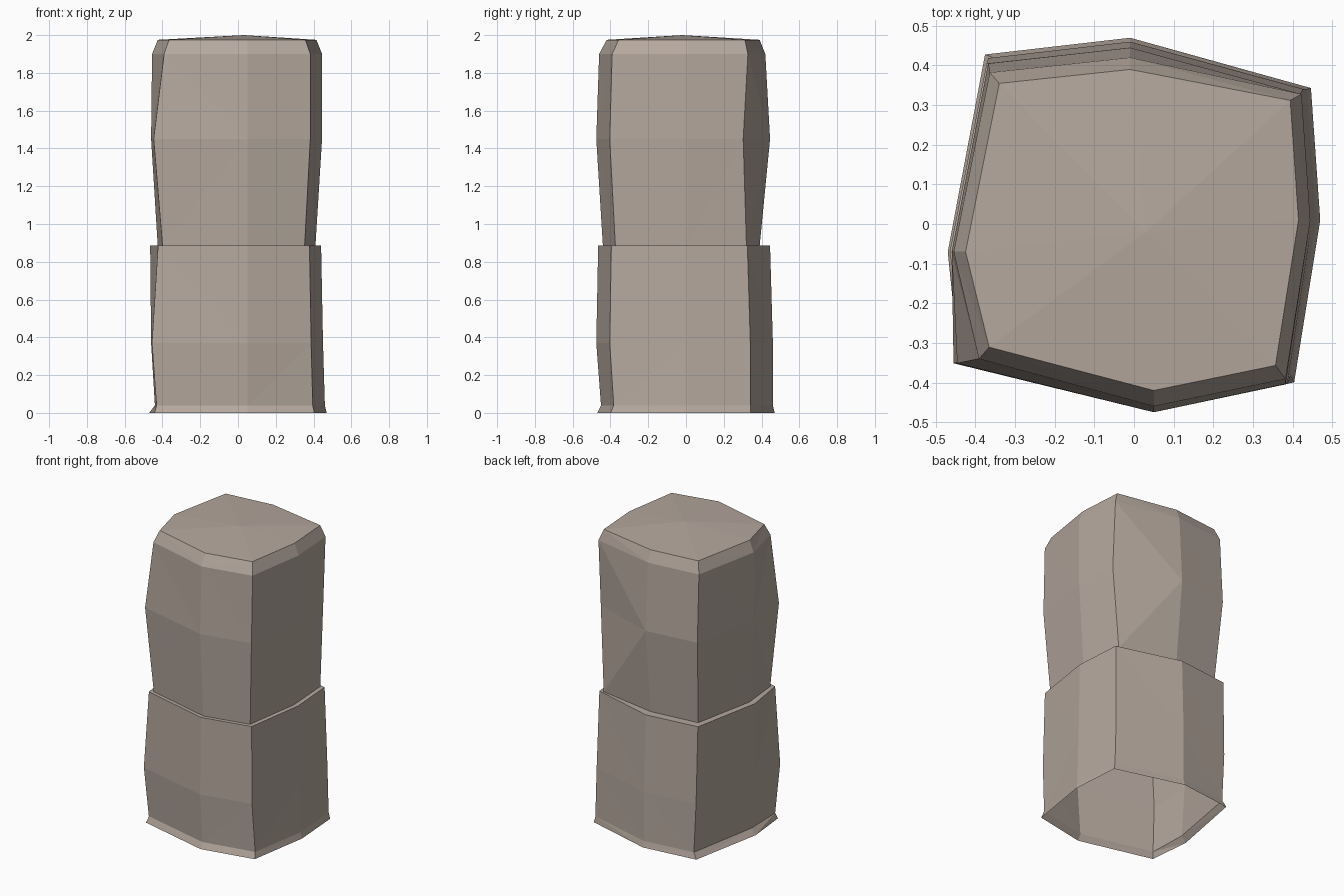
import bpy
import bmesh

cube = bpy.data.objects.get("Cube")
if cube:
    bpy.data.objects.remove(cube, do_unlink=True)


def flat_material(name, colour):
    mat = bpy.data.materials.new(name)
    mat.use_nodes = True
    mat.diffuse_color = colour
    mat.node_tree.nodes["Principled BSDF"].inputs["Base Color"].default_value = colour
    return mat


def ring(bm, z, left, right, front, back, pinch, skew):
    """Eight-sided uneven outline fitted between four extents.
    pinch moves the front corner in, skew the opposite back corner."""
    outline = [
        (left, -0.07), (left * pinch, front * 0.74),
        (0.05, front), (right * 0.86, front * 0.85),
        (right, 0.01), (right * 0.95, back * skew),
        (-0.01, back), (left * 0.8, back * 0.91),
    ]
    return [bm.verts.new((x, y, z)) for x, y in outline]


def bridge(bm, lower, upper):
    count = len(lower)
    for i in range(count):
        j = (i + 1) % count
        bm.faces.new((lower[i], lower[j], upper[j], upper[i]))


# Heights and extents of each block: z, left, right, front, back, pinch, skew
lower_block = [
    (0.00, -0.47, 0.47, -0.47, 0.47, 0.94, 0.73),
    (0.04, -0.44, 0.46, -0.45, 0.46, 0.98, 0.74),
    (0.37, -0.46, 0.45, -0.475, 0.46, 0.99, 0.74),
    (0.885, -0.465, 0.44, -0.465, 0.445, 0.91, 0.73),
]
upper_block = [
    (0.885, -0.425, 0.41, -0.44, 0.39, 0.94, 0.82),
    (1.45, -0.46, 0.445, -0.475, 0.445, 0.97, 0.68),
    (1.90, -0.455, 0.445, -0.46, 0.42, 0.86, 0.78),
    (1.975, -0.425, 0.415, -0.42, 0.39, 0.86, 0.80),
]

# Stacked stone shell, open underneath, with a narrow ledge between the blocks
bm = bmesh.new()
rings = [ring(bm, *row) for row in lower_block + upper_block]
for below, above in zip(rings, rings[1:]):
    bridge(bm, below, above)

# Shallow pointed cap
peak = bm.verts.new((0.03, -0.02, 2.0))
rim = rings[-1]
for i, vert in enumerate(rim):
    bm.faces.new((vert, rim[(i + 1) % len(rim)], peak))

bmesh.ops.triangulate(bm, faces=bm.faces[:], quad_method="SHORT_EDGE")
mesh = bpy.data.meshes.new("stone_pillar")
bm.to_mesh(mesh)
bm.free()

mesh.materials.append(flat_material("warm grey stone", (0.46, 0.39, 0.34, 1)))
pillar = bpy.data.objects.new("stone_pillar", mesh)
bpy.context.collection.objects.link(pillar)
